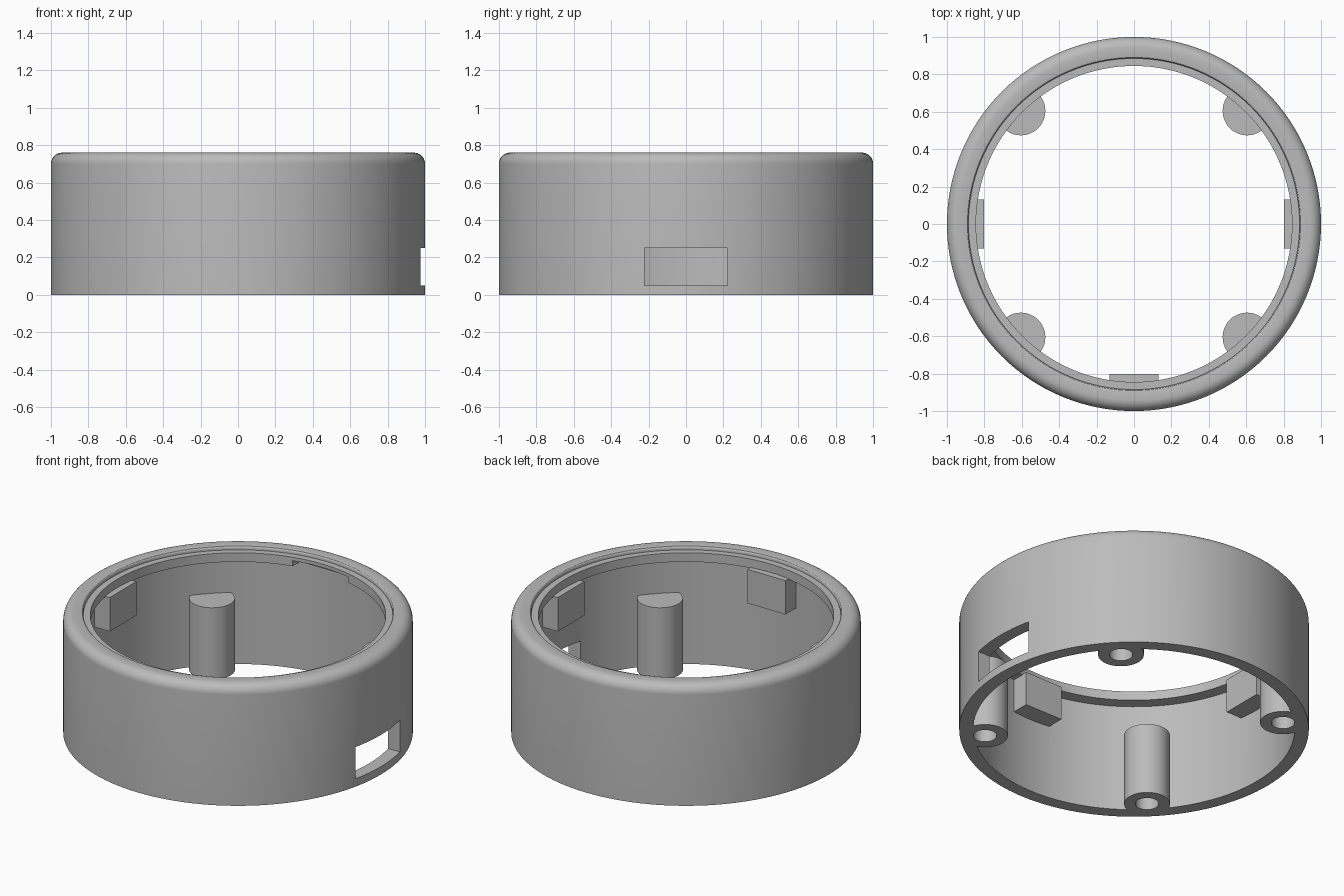
import bpy
import bmesh
from math import sin, cos, pi, radians

if "Cube" in bpy.data.objects:
    bpy.data.objects.remove(bpy.data.objects["Cube"], do_unlink=True)

grey = bpy.data.materials.new("matte grey")
grey.use_nodes = True
GREY = (0.5, 0.5, 0.5, 1)
grey.diffuse_color = GREY
grey.node_tree.nodes["Principled BSDF"].inputs["Base Color"].default_value = GREY

HEIGHT, WALL, LIP, RIM = 0.76, 0.92, 0.845, 0.885
LIP_LOW, LIP_TOP = 0.68, 0.737


def make_object(name, bm):
    bmesh.ops.recalc_face_normals(bm, faces=bm.faces)
    mesh = bpy.data.meshes.new(name)
    bm.to_mesh(mesh)
    bm.free()
    mesh.materials.append(grey)
    obj = bpy.data.objects.new(name, mesh)
    bpy.context.collection.objects.link(obj)
    return obj


def lathe(name, profile, steps=128):
    bm = bmesh.new()
    rings = [[bm.verts.new((r * cos(2 * pi * i / steps), r * sin(2 * pi * i / steps), z))
              for i in range(steps)] for r, z in profile]
    for a, b in zip(rings, rings[1:] + rings[:1]):
        for i in range(steps):
            j = (i + 1) % steps
            bm.faces.new((a[i], a[j], b[j], b[i]))
    return make_object(name, bm)


def box(name, low, high):
    bm = bmesh.new()
    bmesh.ops.create_cube(bm, size=1)
    for v in bm.verts:
        v.co = [(a + b) / 2 + c * (b - a) for a, b, c in zip(low, high, v.co)]
    return make_object(name, bm)


def cylinder(name, x, y, radius, low, high):
    bm = bmesh.new()
    bmesh.ops.create_cone(bm, cap_ends=True, segments=48, radius1=radius,
                          radius2=radius, depth=high - low)
    bmesh.ops.translate(bm, verts=bm.verts, vec=(x, y, (low + high) / 2))
    return make_object(name, bm)


def combine(target, tool, operation):
    tool.hide_render = True
    bpy.context.view_layer.objects.active = target
    mod = target.modifiers.new(operation.lower(), 'BOOLEAN')
    mod.operation, mod.object, mod.solver = operation, tool, 'EXACT'
    bpy.ops.object.modifier_apply(modifier=mod.name)
    bpy.data.objects.remove(tool, do_unlink=True)


# Ring wall with rounded shoulder, recessed ledge and inner lip
outer, inner = 0.06, 0.012
shoulder = [(1 - outer + outer * cos(radians(a)), HEIGHT - outer + outer * sin(radians(a)))
            for a in range(0, 91, 10)]
rim_edge = [(RIM + inner - inner * sin(radians(a)), HEIGHT - inner + inner * cos(radians(a)))
            for a in range(0, 91, 30)]
ring = lathe("ring_housing", [(WALL, 0), (1, 0)] + shoulder + rim_edge
             + [(RIM, LIP_TOP), (LIP, LIP_TOP), (LIP, LIP_LOW), (WALL, LIP_LOW)])

# Screw posts joined to the wall, with blind holes from below
corners = [(sx * 0.605, sy * 0.605) for sx in (-1, 1) for sy in (-1, 1)]
for x, y in corners:
    combine(ring, cylinder("screw_post", x, y, 0.131, 0, 0.452), 'UNION')
for x, y in corners:
    combine(ring, cylinder("screw_hole", x, y, 0.067, -0.1, 0.38), 'DIFFERENCE')

# Stop blocks under the lip on the two sides and the front
block_low, block_top = 0.47, LIP_LOW + 0.004
for side in (-1, 1):
    xs = sorted((side * 0.803, side * 0.95))
    combine(ring, box("side_block", (xs[0], -0.132, block_low),
                      (xs[1], 0.132, block_top)), 'UNION')
combine(ring, box("front_block", (-0.132, -0.95, block_low),
                  (0.132, -0.803, block_top)), 'UNION')

# Latch notch in the underside of the lip at the back
combine(ring, box("latch_notch", (-0.195, 0.78, 0.6), (0.195, 0.898, 0.715)), 'DIFFERENCE')

# Port window through the left wall
combine(ring, box("port_window", (0.8, -0.222, 0.05), (1.1, 0.222, 0.25)), 'DIFFERENCE')

bpy.ops.object.select_all(action='DESELECT')
ring.select_set(True)
bpy.context.view_layer.objects.active = ring
bpy.ops.object.shade_smooth_by_angle(angle=radians(30))
